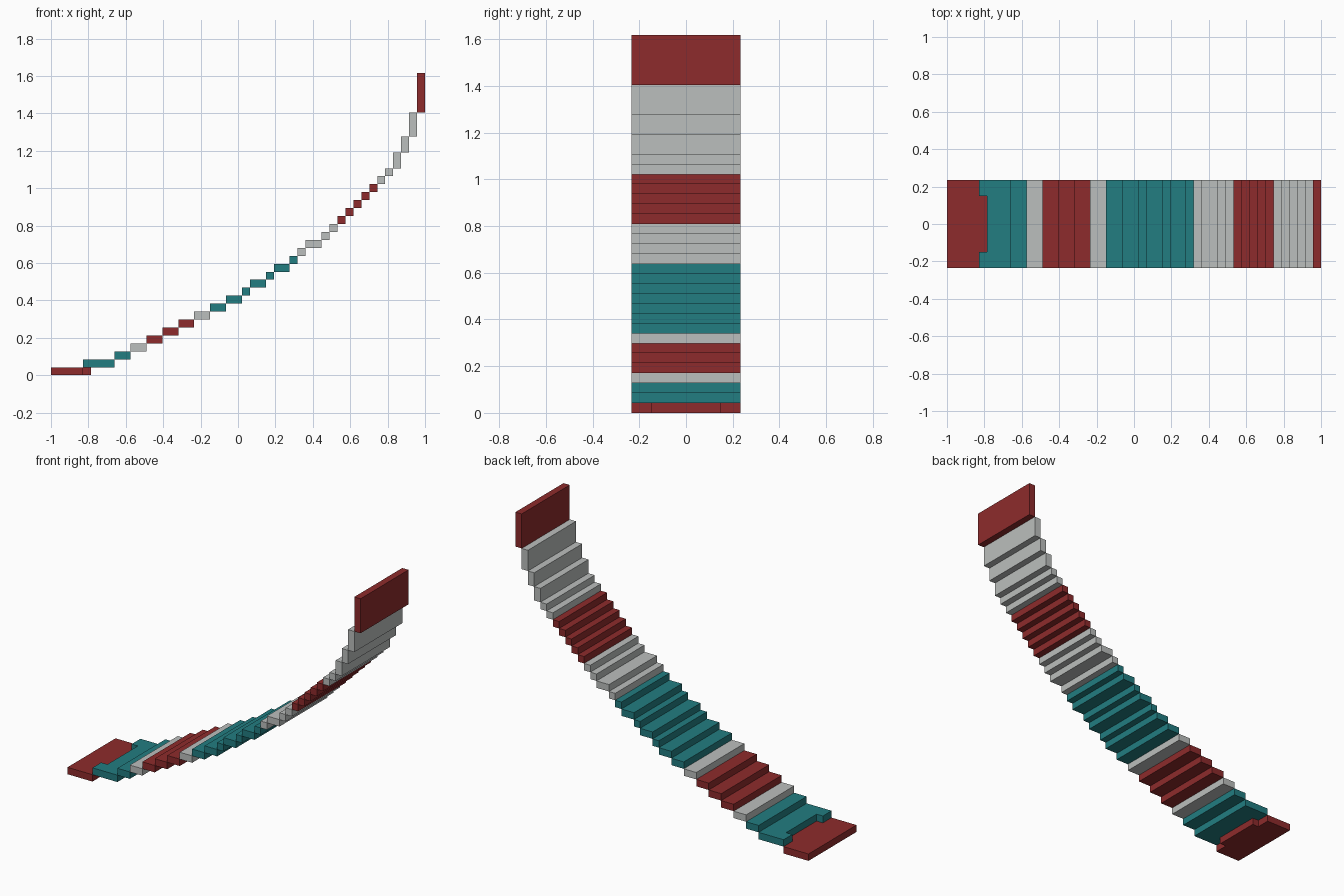
import bpy
import bmesh

old = bpy.data.objects.get("Cube")
if old:
    bpy.data.objects.remove(old, do_unlink=True)

U = 2 / 47            # one block of the model's grid
HALF = 5.5            # half width of every step, in blocks
TAB = 3.5             # half width of the interlocking tab, in blocks


def material(name, rgb):
    mat = bpy.data.materials.new(name)
    mat.use_nodes = True
    color = (*rgb, 1)
    mat.diffuse_color = color
    mat.node_tree.nodes["Principled BSDF"].inputs["Base Color"].default_value = color
    return mat


red = material("dark_red", (0.27, 0.024, 0.025))
teal = material("teal", (0.016, 0.205, 0.22))
grey = material("light_grey", (0.50, 0.52, 0.51))


def slab(name, outline, z, height, mat):
    """Extrude a flat outline, given in blocks, into a solid slab."""
    bm = bmesh.new()
    verts = [bm.verts.new(((x - 23.5) * U, y * U, z * U)) for x, y in outline]
    face = bm.faces.new(verts)
    top = bmesh.ops.extrude_face_region(bm, geom=[face])["geom"]
    bmesh.ops.translate(bm, vec=(0, 0, height * U),
                        verts=[v for v in top if isinstance(v, bmesh.types.BMVert)])
    bmesh.ops.recalc_face_normals(bm, faces=bm.faces)
    mesh = bpy.data.meshes.new(name)
    bm.to_mesh(mesh)
    bm.free()
    mesh.materials.append(mat)
    obj = bpy.data.objects.new(name, mesh)
    bpy.context.collection.objects.link(obj)


def tabbed_end(x):
    """The edge where the base's tab fits the first step's notch."""
    return [(x, -HALF), (x, -TAB), (x + 1, -TAB),
            (x + 1, TAB), (x, TAB), (x, HALF)]


# Base plate with its tab, and the first step notched around it
slab("base_plate", [(0, HALF), (0, -HALF)] + tabbed_end(4), 0, 1, red)
slab("notched_step", [(8, HALF), (8, -HALF)] + tabbed_end(4), 1, 1, teal)

# Climbing colour bands: each step is (length, height) in blocks
bands = [
    ("lower_teal_step", teal, [(2, 1)]),
    ("first_grey_step", grey, [(2, 1)]),
    ("lower_red_step", red, [(2, 1)] * 3),
    ("second_grey_step", grey, [(2, 1)]),
    ("middle_teal_step", teal, [(2, 1)] * 2 + [(1, 1), (2, 1)] * 2 + [(1, 1)]),
    ("middle_grey_step", grey, [(1, 1), (2, 1), (1, 1), (1, 1)]),
    ("upper_red_step", red, [(1, 1)] * 5),
    ("upper_grey_step", grey, [(1, 1)] * 2 + [(1, 2)] * 2 + [(1, 3)]),
    ("top_panel", red, [(1, 5)]),
]
x, z = 8, 2
for name, mat, steps in bands:
    for i, (length, height) in enumerate(steps):
        label = name if len(steps) == 1 else f"{name}_{i + 1}"
        outline = [(x, -HALF), (x + length, -HALF), (x + length, HALF), (x, HALF)]
        slab(label, outline, z, height, mat)
        x += length
        z += height
